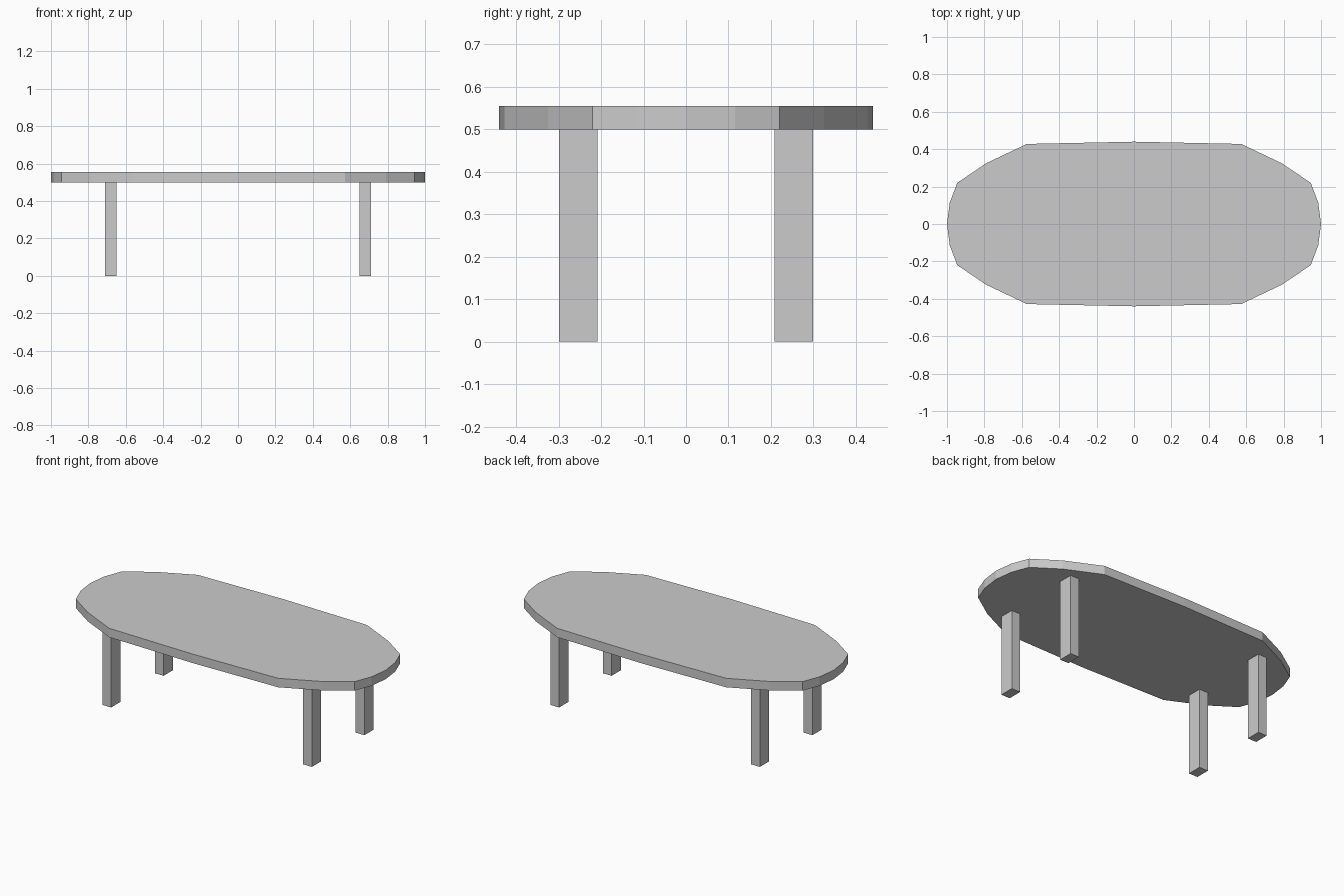
import bpy
import bmesh

if "Cube" in bpy.data.objects:
    bpy.data.objects.remove(bpy.data.objects["Cube"])

Z_LEG, Z_TOP = 0.5, 0.555


def prism(name, outline, z0, z1):
    """Extrude a flat counter-clockwise outline from z0 to z1."""
    bm = bmesh.new()
    face = bm.faces.new([bm.verts.new((x, y, z0)) for x, y in outline])
    ext = bmesh.ops.extrude_face_region(bm, geom=[face], use_keep_orig=True)
    verts = [v for v in ext["geom"] if isinstance(v, bmesh.types.BMVert)]
    bmesh.ops.translate(bm, verts=verts, vec=(0, 0, z1 - z0))
    bmesh.ops.recalc_face_normals(bm, faces=bm.faces)
    mesh = bpy.data.meshes.new(name)
    bm.to_mesh(mesh)
    bm.free()
    obj = bpy.data.objects.new(name, mesh)
    bpy.context.collection.objects.link(obj)
    return obj


# Tabletop: one quarter of the faceted oval, mirrored around both axes
quarter = [(1, 0), (0.985, 0.115), (0.945, 0.22), (0.79, 0.325), (0.573, 0.428), (0, 0.44)]
half = quarter + [(-x, y) for x, y in quarter[-2::-1]]
outline = half + [(x, -y) for x, y in half[-2:0:-1]]
prism("tabletop", outline, Z_LEG, Z_TOP)

# Four rectangular legs
LX, LY, HW, HD = 0.68, 0.254, 0.03, 0.045
for side, sx in (("left", -1), ("right", 1)):
    for end, sy in (("front", -1), ("back", 1)):
        cx, cy = sx * LX, sy * LY
        rect = [(cx - HW, cy - HD), (cx + HW, cy - HD), (cx + HW, cy + HD), (cx - HW, cy + HD)]
        prism(f"{end}_{side}_leg", rect, 0, Z_LEG)
